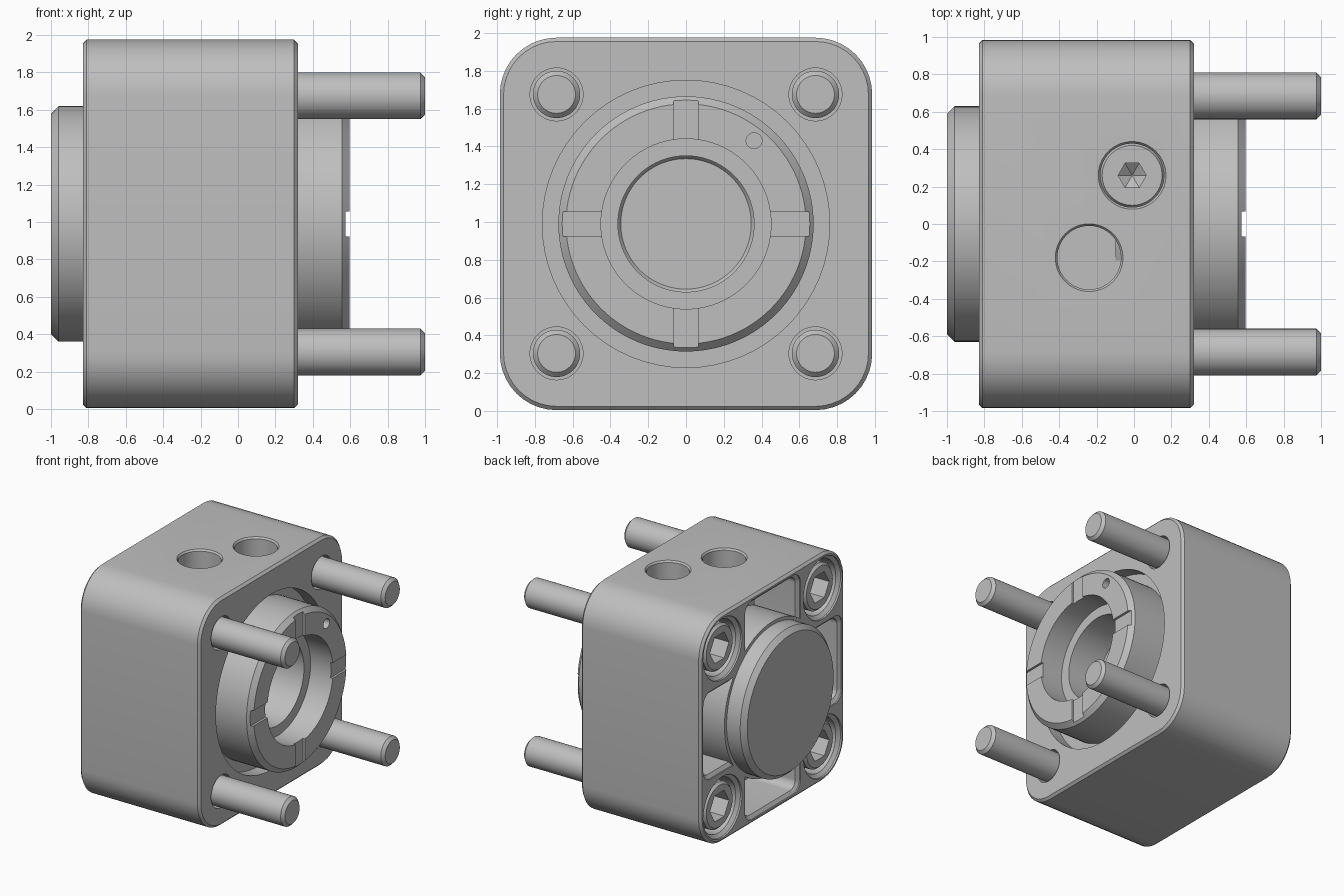
import bpy, bmesh, math
from mathutils import Vector

cube = bpy.data.objects.get("Cube")
if cube:
    bpy.data.objects.remove(cube, do_unlink=True)

MID = 0.99  # height of the main axis

metal = bpy.data.materials.new("grey_metal")
metal.use_nodes = True
GREY = (0.52, 0.52, 0.52, 1)
metal.diffuse_color = GREY
shader = metal.node_tree.nodes["Principled BSDF"]
shader.inputs["Base Color"].default_value = GREY
shader.inputs["Roughness"].default_value = 0.5


def circle(r, n=64):
    return [(r * math.cos(math.tau * i / n), r * math.sin(math.tau * i / n)) for i in range(n)]


def rounded_rect(hu, hv, r, n=10):
    pts = []
    for k, (su, sv) in enumerate([(1, 1), (-1, 1), (-1, -1), (1, -1)]):
        for i in range(n + 1):
            a = math.pi / 2 * (k + i / n)
            pts.append((su * (hu - r) + r * math.cos(a), sv * (hv - r) + r * math.sin(a)))
    return pts


def loft(name, rings, origin=(0, 0, MID), axis="X"):
    """Join matching cross-sections (distance, points) along an axis, capped at both ends."""
    bm = bmesh.new()
    loops = []
    for d, pts in rings:
        loops.append([bm.verts.new(Vector(origin) + Vector((d, u, v) if axis == "X" else (u, v, d)))
                      for u, v in pts])
    for a, b in zip(loops, loops[1:]):
        for i in range(len(a)):
            j = (i + 1) % len(a)
            bm.faces.new((a[i], a[j], b[j], b[i]))
    bm.faces.new(loops[0])
    bm.faces.new(loops[-1])
    bmesh.ops.recalc_face_normals(bm, faces=bm.faces)
    mesh = bpy.data.meshes.new(name)
    bm.to_mesh(mesh)
    bm.free()
    mesh.materials.append(metal)
    ob = bpy.data.objects.new(name, mesh)
    bpy.context.collection.objects.link(ob)
    return ob


def lathe(name, profile, origin=(0, 0, MID), axis="X", n=64):
    return loft(name, [(d, circle(r, n)) for d, r in profile], origin, axis)


def select(ob):
    bpy.ops.object.select_all(action="DESELECT")
    ob.select_set(True)
    bpy.context.view_layer.objects.active = ob


def cut(ob, tool):
    select(ob)
    mod = ob.modifiers.new("cut", "BOOLEAN")
    mod.operation = "DIFFERENCE"
    mod.solver = "EXACT"
    mod.object = tool
    bpy.ops.object.modifier_apply(modifier=mod.name)
    bpy.data.objects.remove(tool, do_unlink=True)


parts = []

# Housing block with chamfered end edges
body = loft("housing", [(x, rounded_rect(h, h, r)) for x, h, r in
                        [(-0.83, 0.965, 0.28), (-0.81, 0.985, 0.3), (0.3, 0.985, 0.3), (0.32, 0.965, 0.28)]],
            (0, 0, MID))
parts.append(body)

# Round recess and bore behind the threaded ring
cut(body, lathe("recess_cutter", [(0.2, 0.76), (0.5, 0.76)]))
cut(body, lathe("bore_cutter", [(-0.1, 0.5), (0.3, 0.5)]))

# Four weight-saving pockets around the end cap
PORTS = [(-0.24, -0.18), (-0.01, 0.26)]
for dy, dz in [(0, 1), (0, -1), (1, 0), (-1, 0)]:
    hu, hv = (0.35, 0.26) if dz else (0.26, 0.35)
    pocket = loft("pocket_cutter",
                  [(x, rounded_rect(hu + g, hv + g, 0.07 + g))
                   for x, g in [(-0.86, 0.03), (-0.82, 0.03), (-0.8, 0), (-0.4, 0)]],
                  (0, 0.66 * dy, MID + 0.66 * dz))
    cut(pocket, lathe("core", [(-1, 0.66), (0, 0.66)]))
    if dz > 0:
        px, py = PORTS[0]
        cut(pocket, lathe("port_wall", [(1, 0.24), (2.2, 0.24)], (px, py, 0), "Z"))
    cut(body, pocket)

# Threaded ports in the top
for (px, py), floor in zip(PORTS, (1.45, 1.55)):
    cut(body, lathe("port_cutter", [(floor, 0.17), (1.96, 0.17), (1.985, 0.188), (2.1, 0.188)],
                    (px, py, 0), "Z"))

# Screw plug with hexagon socket in one port
px, py = PORTS[1]
plug = lathe("port_plug", [(1.5, 0.172), (1.66, 0.172), (1.68, 0.16)], (px, py, 0), "Z")
cut(plug, loft("hex_cutter", [(1.55, circle(0.005, 6)), (1.6, circle(0.075, 6)), (1.8, circle(0.075, 6))],
               (px, py, 0), "Z"))
parts.append(plug)

# Four cap screws in counterbored holes
for sy in (-1, 1):
    for sz in (-1, 1):
        at = (0, 0.685 * sy, MID + 0.685 * sz)
        cut(body, lathe("screw_hole_cutter",
                        [(-0.9, 0.265), (-0.815, 0.265), (-0.79, 0.235), (-0.55, 0.235),
                         (-0.55, 0.14), (0.4, 0.14)], at, n=48))
        screw = lathe("cap_screw", [(-0.8, 0.18), (-0.78, 0.2), (-0.55, 0.2), (-0.55, 0.125),
                                    (0.975, 0.125), (1.0, 0.1)], at, n=48)
        cut(screw, loft("hex_cutter", [(-0.9, circle(0.13, 6)), (-0.65, circle(0.13, 6))], at))
        parts.append(screw)

# Round end cap
parts.append(lathe("end_cap", [(-0.84 + 0.02, 0.63), (-0.96, 0.63), (-1.0, 0.59)], n=96))

# Slotted bearing ring with stepped bore
ring = lathe("slotted_ring", [(-0.1, 0.5), (0.2, 0.5), (0.2, 0.675), (0.555, 0.675), (0.595, 0.635),
                              (0.595, 0.45), (0.38, 0.45), (0.38, 0.36), (0.07, 0.36), (0.05, 0.345)], n=96)
for dy, dz in [(0, 1), (0, -1), (1, 0), (-1, 0)]:
    hu, hv = (0.066, 0.16) if dz else (0.16, 0.066)
    slot = [(-hu, -hv), (hu, -hv), (hu, hv), (-hu, hv)]
    cut(ring, loft("slot_cutter", [(0.575, slot), (0.7, slot)], (0, 0.56 * dy, MID + 0.56 * dz)))
cut(ring, lathe("pin_hole_cutter", [(0.45, 0.042), (0.7, 0.042)], (0, 0.36, 1.43), n=24))
parts.append(ring)

# Smooth round surfaces, keep machined edges sharp
for ob in parts:
    select(ob)
    bpy.ops.object.shade_smooth_by_angle(angle=math.radians(25))
